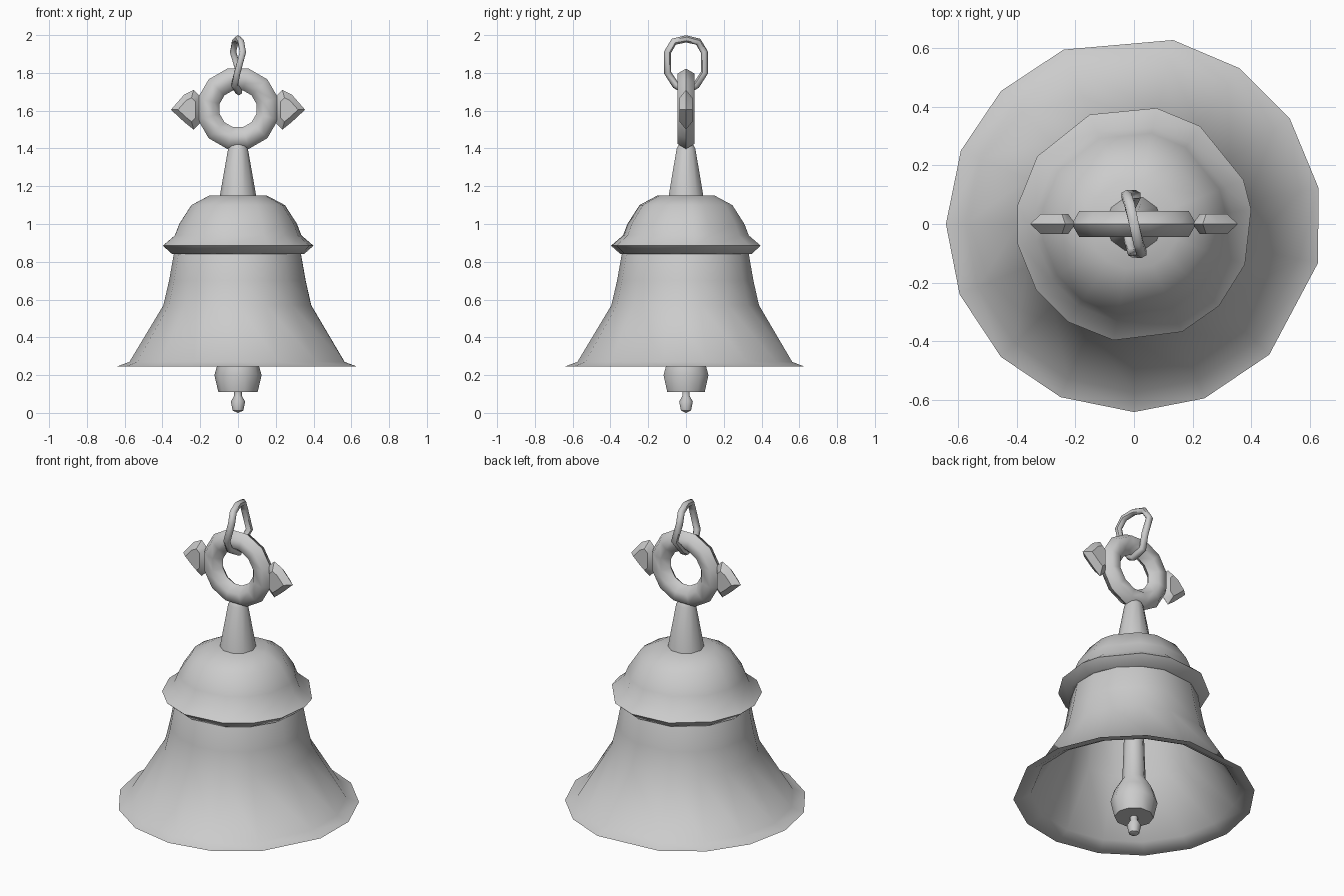
import bpy, bmesh, math
from mathutils import Vector

if "Cube" in bpy.data.objects:
    bpy.data.objects.remove(bpy.data.objects["Cube"])

grey = bpy.data.materials.new("plain grey metal")
grey.diffuse_color = (0.6, 0.6, 0.6, 1)
grey.use_nodes = True
grey.node_tree.nodes["Principled BSDF"].inputs["Base Color"].default_value = grey.diffuse_color


def finish(name, bm, angle=50):
    bmesh.ops.recalc_face_normals(bm, faces=bm.faces)
    mesh = bpy.data.meshes.new(name)
    bm.to_mesh(mesh)
    bm.free()
    mesh.materials.append(grey)
    mesh.polygons.foreach_set("use_smooth", [True] * len(mesh.polygons))
    mesh.set_sharp_from_angle(angle=math.radians(angle))
    obj = bpy.data.objects.new(name, mesh)
    bpy.context.collection.objects.link(obj)
    return obj


def lathe(name, profile, angles, angle=50):
    """Spin (radius, height) points round z, with corners at the given degrees."""
    bm = bmesh.new()
    rings = []
    for r, z in profile:
        if r == 0:
            rings.append([bm.verts.new((0, 0, z))] * len(angles))
        else:
            rings.append([bm.verts.new((r * math.cos(math.radians(a)),
                                        r * math.sin(math.radians(a)), z)) for a in angles])
    n = len(angles)
    for lo, hi in zip(rings, rings[1:]):
        for i in range(n):
            j = (i + 1) % n
            quad = list(dict.fromkeys([lo[i], lo[j], hi[j], hi[i]]))
            bm.faces.new(quad)
    return finish(name, bm, angle)


def loop_tube(name, path, normal, section, angle=60):
    """Sweep a (outward, sideways) section along a closed path."""
    bm = bmesh.new()
    pts = [Vector(p) for p in path]
    n, m = len(pts), len(section)
    rings = []
    for i, p in enumerate(pts):
        tangent = (pts[(i + 1) % n] - pts[i - 1]).normalized()
        out = tangent.cross(Vector(normal)).normalized()
        side = out.cross(tangent)
        rings.append([bm.verts.new(p + out * a + side * b) for a, b in section])
    for i in range(n):
        for k in range(m):
            bm.faces.new((rings[i][k], rings[i][(k + 1) % m],
                          rings[(i + 1) % n][(k + 1) % m], rings[(i + 1) % n][k]))
    return finish(name, bm, angle)


def even(n, start=0):
    return [start + 360 * i / n for i in range(n)]


# Flared bell skirt: outer wall, rim, then inner wall
skirt_corners = [11, 34, 56, 78, 112, 135, 157, 180, 202, 225, 247, 270, 292, 316, 348]
lathe("bell_skirt", [(0, 1.10), (0.21, 1.07), (0.30, 0.92), (0.34, 0.84), (0.365, 0.70),
                     (0.395, 0.57), (0.575, 0.27), (0.642, 0.245), (0.60, 0.247),
                     (0.55, 0.275), (0.375, 0.57), (0.315, 0.84), (0.27, 0.93),
                     (0.19, 1.04), (0, 1.06)], skirt_corners, 60)

# Domed cap with its pointed band
cap_corners = [7, 22, 56, 79, 112, 145, 171, 190, 214, 236, 260, 294, 316, 340]
lathe("dome_cap", [(0.325, 0.84), (0.352, 0.84), (0.403, 0.885), (0.338, 0.94), (0.315, 1.0),
                   (0.25, 1.10), (0.155, 1.15), (0, 1.155)], cap_corners, 55)

# Tapered stem
lathe("stem", [(0, 1.14), (0.098, 1.14), (0.052, 1.40), (0.025, 1.445), (0, 1.45)], even(10))

# Clapper: rod, ball and little end knob
lathe("clapper", [(0, 1.08), (0.04, 1.08), (0.055, 0.55), (0.062, 0.34), (0.105, 0.27),
                  (0.125, 0.20), (0.104, 0.11), (0.02, 0.11), (0.02, 0.09), (0.038, 0.06),
                  (0.028, 0.012), (0, 0)], even(10))

# Main ring standing in the front plane
ring_path = [(0.165 * math.cos(math.radians(a)), 0, 1.61 + 0.165 * math.sin(math.radians(a)))
             for a in even(12, 15)]
loop_tube("main_ring", ring_path, (0, 1, 0),
          [(0.064, 0), (0.028, 0.045), (-0.028, 0.045),
           (-0.055, 0), (-0.028, -0.045), (0.028, -0.045)])

# Flat pointed knobs on both sides of the ring
outline = [(0.20, 1.535), (0.235, 1.50), (0.285, 1.54), (0.355, 1.605),
           (0.285, 1.685), (0.235, 1.71), (0.20, 1.675)]
centre = (0.262, 1.605)
for name, s in (("left_knob", -1), ("right_knob", 1)):
    bm = bmesh.new()
    layers = []
    for y, k in ((-0.034, 0.6), (0, 1), (0.034, 0.6)):
        layers.append([bm.verts.new((s * (centre[0] + (x - centre[0]) * k), y,
                                     centre[1] + (z - centre[1]) * k)) for x, z in outline])
    n = len(outline)
    for a, b in zip(layers, layers[1:]):
        for i in range(n):
            bm.faces.new((a[i], a[(i + 1) % n], b[(i + 1) % n], b[i]))
    bm.faces.new(layers[0])
    bm.faces.new(layers[2])
    finish(name, bm, 40)

# Slightly twisted hanging link through the ring
link_path = [(0, 0, 1.98), (-0.015, 0.065, 1.965), (-0.026, 0.097, 1.91), (0.006, 0.097, 1.80),
             (-0.014, 0.055, 1.735), (0.004, 0, 1.70), (-0.018, -0.055, 1.735),
             (-0.004, -0.097, 1.80), (0.026, -0.097, 1.91), (0.015, -0.065, 1.965)]
loop_tube("hanging_link", link_path, (1, 0, 0),
          [(0.019 * math.cos(math.radians(a)), 0.019 * math.sin(math.radians(a)))
           for a in even(6)])
